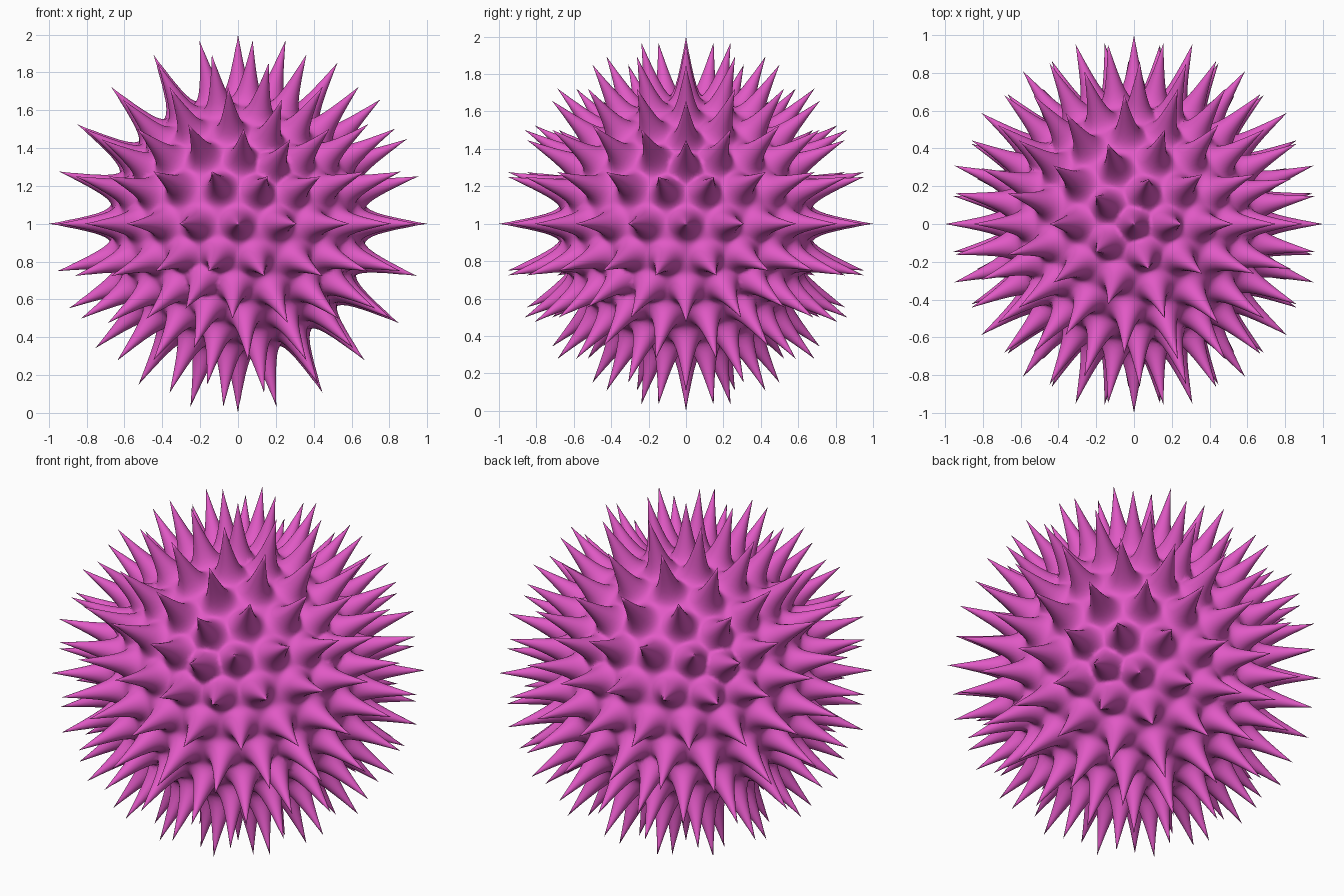
import bpy, bmesh
from mathutils import Vector
from mathutils.kdtree import KDTree

if "Cube" in bpy.data.objects:
    bpy.data.objects.remove(bpy.data.objects["Cube"])

VALLEY = 0.675    # radius of the ball between spikes
TIP = 1.0         # radius at the spike tips
REACH = 0.20      # angular radius of a spike's flare
POWER = 3.3       # how sharply the flare curves inward

# One spike for each vertex of an icosphere
bm = bmesh.new()
bmesh.ops.create_icosphere(bm, subdivisions=3, radius=1.0)
tips = [v.co.normalized() for v in bm.verts]
tree = KDTree(len(tips))
for i, tip in enumerate(tips):
    tree.insert(tip, i)
tree.balance()

# Fine even grid between the spikes
bmesh.ops.subdivide_edges(bm, edges=bm.edges[:], cuts=15, use_grid_fill=True)
bmesh.ops.triangulate(bm, faces=[f for f in bm.faces if len(f.verts) > 3])

# Pull the surface out into concave, flared spikes
for v in bm.verts:
    d = v.co.normalized()
    tip = Vector(tree.find(d)[0])
    t = min(1.0, d.angle(tip, 0.0) / REACH)
    # gather vertices towards the tip so thin points stay crisp
    gather = min(1.0, 0.5 + 0.5 * t / 0.65)
    d = tip.lerp(d, gather).normalized()
    t = min(1.0, t * gather)
    v.co = d * (VALLEY + (TIP - VALLEY) * (1.0 - t) ** POWER) + Vector((0, 0, 1))

for f in bm.faces:
    f.smooth = True
bmesh.ops.recalc_face_normals(bm, faces=bm.faces[:])

mesh = bpy.data.meshes.new("spiky_ball")
bm.to_mesh(mesh)
bm.free()
ball = bpy.data.objects.new("spiky_ball", mesh)
bpy.context.collection.objects.link(ball)

# Pink material
pink = bpy.data.materials.new("pink")
pink.diffuse_color = (0.75, 0.10, 0.56, 1.0)
pink.use_nodes = True
pink.node_tree.nodes["Principled BSDF"].inputs["Base Color"].default_value = pink.diffuse_color
mesh.materials.append(pink)
